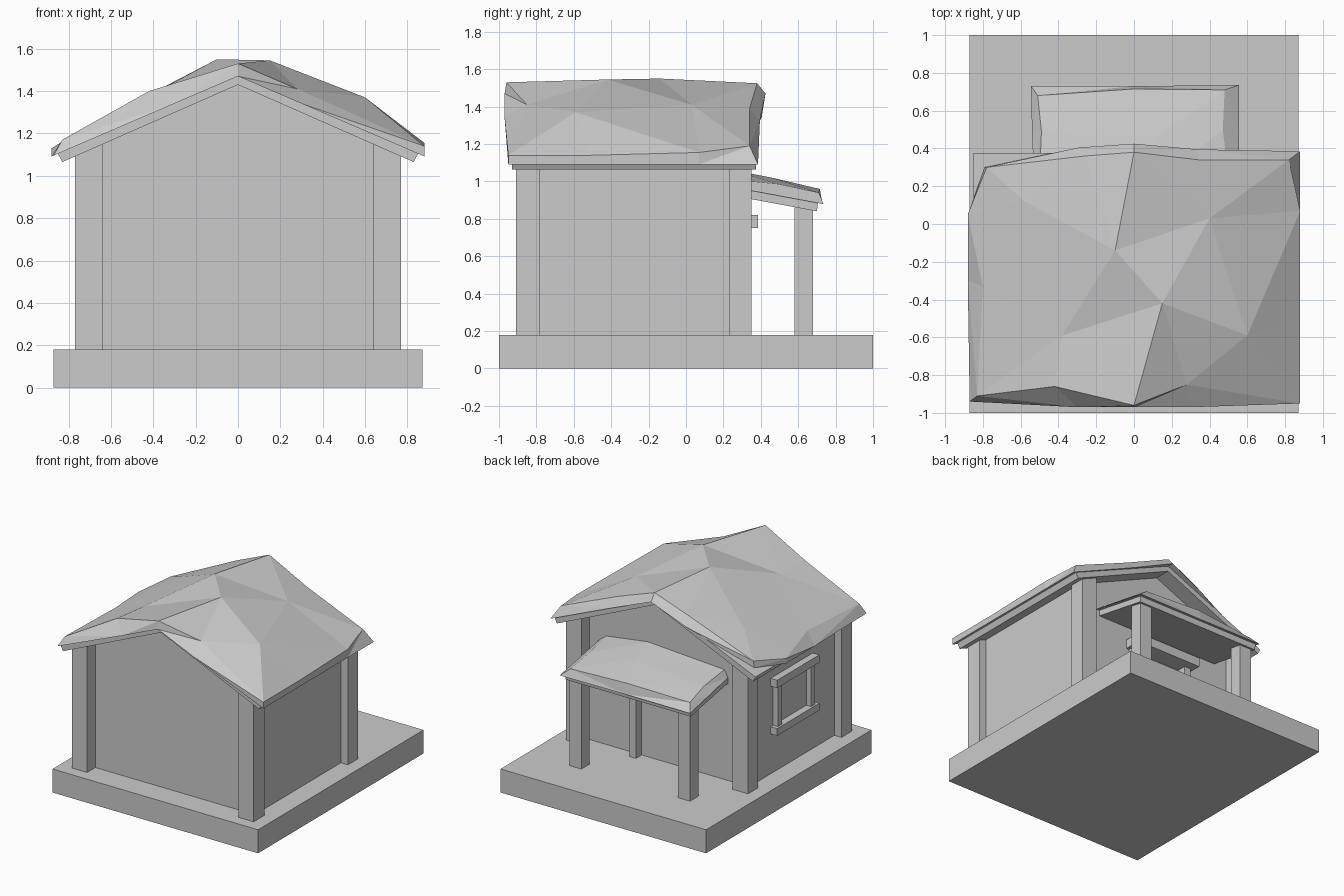
import bpy, bmesh

if "Cube" in bpy.data.objects:
    bpy.data.objects.remove(bpy.data.objects["Cube"])


def finish(name, bm):
    bmesh.ops.recalc_face_normals(bm, faces=bm.faces)
    me = bpy.data.meshes.new(name)
    bm.to_mesh(me)
    bm.free()
    ob = bpy.data.objects.new(name, me)
    bpy.context.collection.objects.link(ob)
    return ob


def loft(name, a, b):
    """Closed solid between two matching outlines."""
    bm = bmesh.new()
    va = [bm.verts.new(p) for p in a]
    vb = [bm.verts.new(p) for p in b]
    bm.faces.new(va)
    bm.faces.new(vb)
    n = len(a)
    for i in range(n):
        j = (i + 1) % n
        bm.faces.new((va[i], va[j], vb[j], vb[i]))
    return finish(name, bm)


def extrude_y(name, prof, y0, y1):
    return loft(name, [(x, y0, z) for x, z in prof], [(x, y1, z) for x, z in prof])


def box(name, x0, x1, y0, y1, z0, z1):
    return extrude_y(name, [(x0, z0), (x1, z0), (x1, z1), (x0, z1)], y0, y1)


def thatch(name, rows, rim, under):
    """Faceted top grid, skirt down to a rim, underside split at mid column."""
    bm = bmesh.new()
    g = [[bm.verts.new(p) for p in r] for r in rows]
    nr, nc = len(g), len(g[0])
    for r in range(nr - 1):
        for c in range(nc - 1):
            bm.faces.new((g[r][c], g[r][c + 1], g[r + 1][c + 1], g[r + 1][c]))
    border = (g[0] + [g[r][-1] for r in range(1, nr - 1)]
              + g[-1][::-1] + [g[r][0] for r in range(nr - 2, 0, -1)])
    low = [bm.verts.new((x, y, under(x, y))) for x, y in rim]
    n = len(low)
    for i in range(n):
        j = (i + 1) % n
        bm.faces.new((border[i], border[j], low[j], low[i]))
    a = nc // 2
    b = nc - 1 + nr - 1 + nc // 2
    bm.faces.new(low[a:b + 1])
    bm.faces.new(low[b:] + low[:a + 1])
    bmesh.ops.triangulate(bm, faces=bm.faces)
    return finish(name, bm)


def roof_top(x):
    return 1.47 - 0.43 * abs(x)


def roof_low(x):
    return 1.43 - 0.44 * abs(x)


# Foundation and gabled wall body
box("foundation", -0.87, 0.87, -1, 1, 0, 0.18)
w = 0.71
extrude_y("walls", [(-w, 0.18), (w, 0.18), (w, roof_low(w)), (0, 1.43), (-w, roof_low(w))],
          -0.81, 0.25)

# Corner posts, cut to the roof slope
for s, side in ((-1, "left"), (1, "right")):
    for y0, y1, end in ((-0.91, -0.78, "front"), (0.23, 0.35, "back")):
        extrude_y(f"{end}_{side}_post",
                  [(s * 0.64, 0.18), (s * 0.77, 0.18), (s * 0.77, roof_low(0.77)),
                   (s * 0.64, roof_low(0.64))], y0, y1)

# Main roof boards
extrude_y("roof_boards", [(-0.83, roof_low(0.83)), (0, 1.43), (0.83, roof_low(0.83)),
                          (0.85, roof_top(0.85)), (0, 1.47), (-0.85, roof_top(0.85))],
          -0.93, 0.375)

# Main roof covering
thatch("roof_covering", [
    [(-0.83, -0.91, 1.17), (-0.42, -0.86, 1.40), (0, -0.96, 1.53), (0.28, -0.85, 1.41), (0.88, -0.95, 1.14)],
    [(-0.80, -0.33, 1.18), (-0.38, -0.59, 1.40), (0.15, -0.42, 1.545), (0.60, -0.59, 1.37), (0.88, -0.51, 1.14)],
    [(-0.88, 0.05, 1.13), (-0.58, 0.12, 1.30), (-0.10, -0.14, 1.55), (0.40, 0.03, 1.41), (0.88, 0.07, 1.155)],
    [(-0.78, 0.30, 1.18), (-0.26, 0.36, 1.42), (0, 0.38, 1.525), (0.34, 0.34, 1.39), (0.82, 0.34, 1.19)],
], [(-0.87, -0.94), (-0.30, -0.97), (0, -0.97), (0.30, -0.97), (0.88, -0.95),
    (0.88, -0.51), (0.88, 0.07),
    (0.88, 0.385), (0.34, 0.395), (0, 0.425), (-0.29, 0.405), (-0.79, 0.30),
    (-0.88, 0.05), (-0.88, -0.30)],
    lambda x, y: roof_top(x))


# Porch roof: boards and covering
def porch(y):
    return 1.015 - 0.185 * y


sec = [(0.25, porch(0.25) - 0.045), (0.70, porch(0.70) - 0.045), (0.705, porch(0.705)), (0.25, porch(0.25))]
loft("porch_boards", [(-0.53, y, z) for y, z in sec], [(0.53, y, z) for y, z in sec])
thatch("porch_covering", [
    [(-0.50, 0.25, 1.02), (0.15, 0.25, 1.06), (0.50, 0.25, 1.01)],
    [(-0.49, 0.49, 0.98), (0.11, 0.46, 1.02), (0.47, 0.50, 0.985)],
    [(-0.51, 0.68, 0.935), (0, 0.715, 0.96), (0.48, 0.71, 0.94)],
], [(-0.53, 0.25), (0.1, 0.25), (0.555, 0.25), (0.555, 0.49),
    (0.555, 0.735), (0, 0.73), (-0.545, 0.73), (-0.54, 0.49)],
    lambda x, y: porch(y))

# Porch posts and door frame
for s, side in ((-1, "left"), (1, "right")):
    xs = sorted((s * 0.41, s * 0.51))
    box(f"porch_{side}_post", *xs, 0.58, 0.68, 0.18, 0.86)
    xs = sorted((s * 0.20, s * 0.255))
    box(f"door_{side}_jamb", *xs, 0.24, 0.32, 0.18, 0.76)
box("door_lintel", -0.28, 0.28, 0.24, 0.385, 0.75, 0.82)

# Window frame on the left wall
for z0, z1, part in ((0.485, 0.54, "sill"), (0.85, 0.91, "head")):
    box(f"window_{part}", -0.765, -0.70, -0.52, -0.01, z0, z1)
for y0, part in ((-0.49, "front"), (-0.09, "back")):
    box(f"window_{part}_jamb", -0.75, -0.70, y0, y0 + 0.05, 0.53, 0.86)
